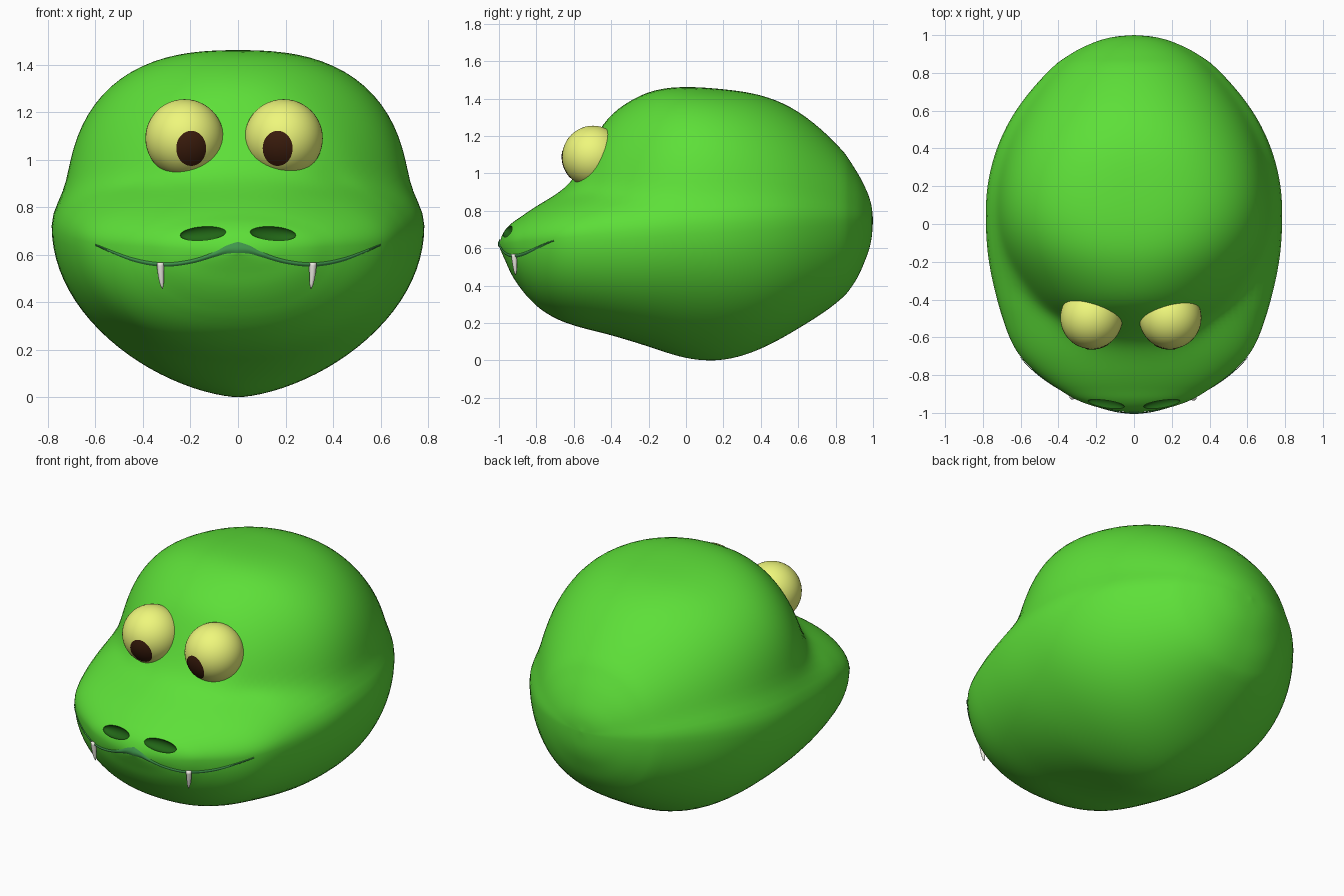
import bpy, bmesh
from math import sin, cos, pi, sqrt, exp
from mathutils import Vector
from mathutils.bvhtree import BVHTree

if "Cube" in bpy.data.objects:
    bpy.data.objects.remove(bpy.data.objects["Cube"])


def material(name, rgb):
    m = bpy.data.materials.new(name)
    m.diffuse_color = (*rgb, 1)
    m.use_nodes = True
    m.node_tree.nodes["Principled BSDF"].inputs["Base Color"].default_value = m.diffuse_color
    return m


GREEN = material("green", (0.11, 0.74, 0.04))
DARK = material("dark_green", (0.015, 0.13, 0.008))
LIP = material("lip_green", (0.05, 0.3, 0.07))
YELLOW = material("yellow", (0.86, 0.93, 0.2))
BROWN = material("brown", (0.045, 0.012, 0.004))
IVORY = material("ivory", (0.85, 0.83, 0.76))


def make(name, verts, faces, mat):
    me = bpy.data.meshes.new(name)
    me.from_pydata(verts, [], faces)
    bm = bmesh.new()
    bm.from_mesh(me)
    bmesh.ops.recalc_face_normals(bm, faces=bm.faces[:])
    bm.to_mesh(me)
    bm.free()
    me.materials.append(mat)
    me.shade_smooth()
    ob = bpy.data.objects.new(name, me)
    bpy.context.collection.objects.link(ob)
    return ob


def strip(rows, cols, wrap=False):
    return [(r * cols + c, r * cols + (c + 1) % cols,
             (r + 1) * cols + (c + 1) % cols, (r + 1) * cols + c)
            for r in range(rows - 1) for c in range(cols if wrap else cols - 1)]


def catmull(pts, steps):
    out = []
    for i in range(len(pts) - 1):
        a, b, c, d = (pts[max(0, min(len(pts) - 1, i + k))] for k in (-1, 0, 1, 2))
        for s in range(steps):
            t = s / steps
            out.append([q + 0.5 * t * (r - p + t * (2*p - 5*q + 4*r - u + t * (3*(q - r) + u - p)))
                        for p, q, r, u in zip(a, b, c, d)])
    out.append(list(pts[-1]))
    return out


# Head sections: y, half width, bottom z, widest z, top z, cheek top z, dome half width
SECTIONS = [
    (-1.0, 0, .61, .615, .62, .62, 0), (-.985, .12, .575, .62, .665, .665, .12),
    (-.965, .21, .53, .625, .70, .70, .21), (-.93, .305, .455, .63, .735, .735, .305),
    (-.88, .39, .38, .635, .77, .77, .38), (-.8, .505, .29, .64, .825, .82, .43),
    (-.7, .605, .225, .65, .885, .87, .43), (-.6, .66, .187, .66, .97, .91, .41),
    (-.5, .695, .16, .67, 1.165, .95, .44), (-.4, .725, .135, .68, 1.32, .98, .54),
    (-.2, .77, .075, .70, 1.44, 1.0, .675), (0, .785, .01, .72, 1.463, 1.0, .745),
    (.2, .778, 0, .73, 1.45, 1.0, .745), (.4, .728, .06, .74, 1.42, 1.0, .70),
    (.6, .63, .17, .75, 1.335, .97, .605), (.8, .465, .30, .75, 1.165, .92, .45),
    (.9, .335, .415, .75, 1.03, .87, .33), (.96, .215, .54, .75, .92, .83, .215),
    (.99, .11, .64, .75, .835, .78, .11), (1.0, 0, .749, .75, .751, .751, 0)]
N = 96
rings = catmull(SECTIONS, 5)
for _ in range(6):                       # even out ripples along the body
    rings = [r if abs(r[0]) > .84 else
             [(p + 2 * q + s) / 4 for p, q, s in zip(rings[i - 1], r, rings[i + 1])]
             for i, r in enumerate(rings)]


def upper(c, s, w, h, cheek, dome, n):
    """Radius of a cheek ellipse blended with a squarer dome."""
    e1 = ((c / w) ** 2 + (s / cheek) ** 2) ** -.5
    e2 = ((c / dome) ** n + (s / h) ** n) ** (-1 / n)
    return (e1 ** 14 + e2 ** 14) ** (1 / 14)


verts = []
for y, w, lo, mid, hi, ck, dm in rings:
    w, dm, h, ck = max(w, .001), max(dm, .001), max(hi - mid, .001), max(ck - mid, .001)
    n = 2 + .6 * exp(-((y - .1) / .4) ** 2)
    low = .9 + .36 * exp(-((y - .1) / .35) ** 2)
    fx = w / upper(1, 0, w, h, ck, dm, n)
    fz = h / upper(0, 1, w, h, ck, dm, n)
    for k in range(N):
        a = 2 * pi * k / N
        c, s = abs(cos(a)), sin(a)
        if s >= -1e-9:
            c, s = c * w, max(s, 0) * h   # sample evenly for flat sections
            r = upper(c, s, w, h, ck, dm, n)
            x, z = r * c * fx, mid + r * s * fz
        else:
            x, z = w * c ** low, mid + (mid - lo) * s
        verts.append((x if cos(a) >= 0 else -x, y, z))
faces = strip(len(rings), N, True)
faces += [tuple(range(N)), tuple(range(len(verts) - N, len(verts)))]
head = make("head", verts, faces, GREEN)
tree = BVHTree.FromPolygons(verts, faces)


def on_head(x, z, lift=0.0):
    """Point on the front of the head at x, z."""
    hit = tree.ray_cast(Vector((x, -3, z)), Vector((0, 1, 0)))[0]
    return Vector((x, (hit.y if hit else -.7) - lift, z))


def ellipsoid(name, centre, size, mat, tilt=(0, 0, 0)):
    bpy.ops.mesh.primitive_uv_sphere_add(segments=48, ring_count=24, location=centre, rotation=tilt)
    ob = bpy.context.object
    ob.name = name
    ob.scale = size
    ob.data.materials.append(mat)
    ob.data.shade_smooth()
    return ob


# Nostrils: cut into the snout
for side in (-1, 1):
    cutter = ellipsoid("nostril_cutter", on_head(side * .146, .692), (.1, .035, .035), DARK,
                       (0, side * .1, side * .2))
    cutter.hide_render = True
    mod = head.modifiers.new("nostril", 'BOOLEAN')
    mod.operation, mod.object, mod.solver = 'DIFFERENCE', cutter, 'EXACT'
    mod.material_mode = 'TRANSFER'
    bpy.context.view_layer.objects.active = head
    bpy.ops.object.modifier_apply(modifier=mod.name)
    bpy.data.objects.remove(cutter)
bpy.ops.object.select_all(action='DESELECT')
head.select_set(True)
bpy.ops.object.shade_smooth_by_angle(angle=0.7)

# Mouth: a thin lip band following the snout (x, upper z, lower z)
half = catmull([(0, .655, .608), (.05, .638, .604), (.1, .612, .590), (.2, .579, .562),
                (.32, .567, .550), (.45, .589, .574), (.6, .645, .638)], 6)
line = [(-x, u, l) for x, u, l in half[:0:-1]] + half
ROWS = 6
band = [on_head(x, l + (u - l) * r / (ROWS - 1), .003 + .005 * sin(pi * r / (ROWS - 1)))
        for r in range(ROWS) for x, u, l in line]
make("mouth", band, strip(ROWS, len(line)), LIP)

# Eyes and pupils
R = .165
for side, ex, px in (("left", -.225, -.197), ("right", .192, .167)):
    ellipsoid(side + "_eye", (ex, -.497, 1.09), (R, R, R), YELLOW)
    disc = []
    for r in range(9):
        for k in range(40):
            q, a = max(r / 8, .001), 2 * pi * k / 40
            dx, dz = px + .063 * q * cos(a) - ex, 1.048 + .074 * q * sin(a) - 1.09
            disc.append((ex + dx, -.497 - sqrt(R * R - dx * dx - dz * dz) - .003, 1.09 + dz))
    make(side + "_pupil", disc, strip(9, 40, True), BROWN)

# Fangs: slightly curved tapering teeth
for side, fx in (("left", -.326), ("right", .315)):
    base = on_head(fx, .562)
    fang = []
    for i in range(9):
        t = i / 8
        r = .016 * sqrt(1.0005 - t ** 1.4)
        for k in range(16):
            a = 2 * pi * k / 16
            fang.append((fx + r * cos(a) + .008 * t * t * (1 if fx < 0 else -1),
                         base.y - .004 + .008 * t + r * sin(a), .568 - .113 * t))
    make(side + "_fang", fang, strip(9, 16, True) + [tuple(range(16)), tuple(range(128, 144))], IVORY)
